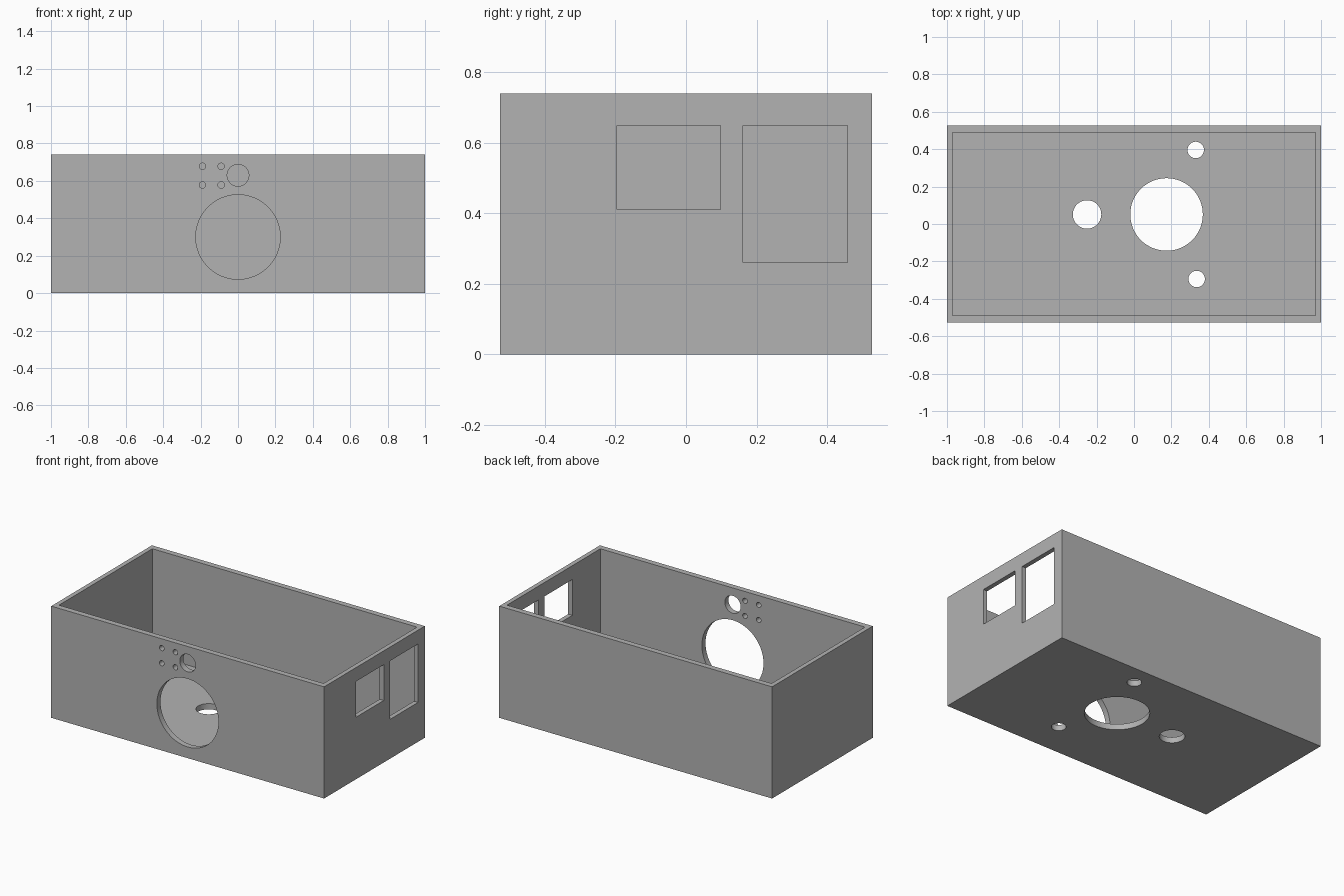
import bpy
import bmesh
from math import pi, radians
from mathutils import Matrix, Vector

if "Cube" in bpy.data.objects:
    bpy.data.objects.remove(bpy.data.objects["Cube"], do_unlink=True)

HALF_X, HALF_Y, HEIGHT = 1.0, 0.527, 0.74
WALL_X, WALL_Y, FLOOR = 0.03, 0.038, 0.038
REACH = 0.06  # how far hole cutters pass each side of a wall


def add_box(bm, low, high):
    low, high = Vector(low), Vector(high)
    matrix = Matrix.Translation((low + high) / 2) @ Matrix.Diagonal((*(high - low), 1))
    bmesh.ops.create_cube(bm, size=1, matrix=matrix)


def add_cylinder(bm, centre, radius, turn=Matrix()):
    bmesh.ops.create_cone(bm, cap_ends=True, segments=64, radius1=radius, radius2=radius,
                          depth=2 * REACH, matrix=Matrix.Translation(centre) @ turn)


def make_object(name, bm):
    mesh = bpy.data.meshes.new(name)
    bm.to_mesh(mesh)
    bm.free()
    obj = bpy.data.objects.new(name, mesh)
    bpy.context.collection.objects.link(obj)
    return obj


def cut(target, cutter):
    mod = target.modifiers.new(cutter.name, "BOOLEAN")
    mod.operation, mod.solver, mod.object = "DIFFERENCE", "EXACT", cutter
    bpy.context.view_layer.objects.active = target
    bpy.ops.object.modifier_apply(modifier=mod.name)
    bpy.data.objects.remove(cutter, do_unlink=True)


# Outer block
bm = bmesh.new()
add_box(bm, (-HALF_X, -HALF_Y, 0), (HALF_X, HALF_Y, HEIGHT))
case = make_object("enclosure_box", bm)

# Open-topped cavity
bm = bmesh.new()
add_box(bm, (WALL_X - HALF_X, WALL_Y - HALF_Y, FLOOR),
        (HALF_X - WALL_X, HALF_Y - WALL_Y, HEIGHT + 0.2))
cut(case, make_object("cavity_cutter", bm))

bm = bmesh.new()
# Front wall: large opening, small opening and four screw holes
facing = Matrix.Rotation(pi / 2, 4, "X")
front_holes = [(0, 0.3, 0.226), (0, 0.63, 0.058)]
front_holes += [(x, z, 0.017) for x in (-0.19, -0.09) for z in (0.578, 0.678)]
for x, z, radius in front_holes:
    add_cylinder(bm, (x, -HALF_Y, z), radius, facing)

# Floor: large opening and three smaller holes
for x, y, radius in [(0.174, 0.051, 0.194), (-0.251, 0.051, 0.076),
                     (0.33, 0.396, 0.044), (0.335, -0.294, 0.044)]:
    add_cylinder(bm, (x, y, 0), radius)

# Left wall: two rectangular ports
for y0, y1, z0 in [(-0.195, 0.098, 0.411), (0.161, 0.457, 0.261)]:
    add_box(bm, (HALF_X - REACH, y0, z0), (HALF_X + REACH, y1, 0.648))
cut(case, make_object("hole_cutters", bm))

# Plain grey finish
grey = bpy.data.materials.new("plain_grey")
grey.use_nodes = True
colour = (0.45, 0.45, 0.45, 1)
grey.diffuse_color = colour
grey.node_tree.nodes["Principled BSDF"].inputs["Base Color"].default_value = colour
case.data.materials.clear()
case.data.materials.append(grey)

# Smooth hole walls, crisp edges
bpy.ops.object.select_all(action="DESELECT")
case.select_set(True)
bpy.context.view_layer.objects.active = case
bpy.ops.object.shade_smooth_by_angle(angle=radians(30))
